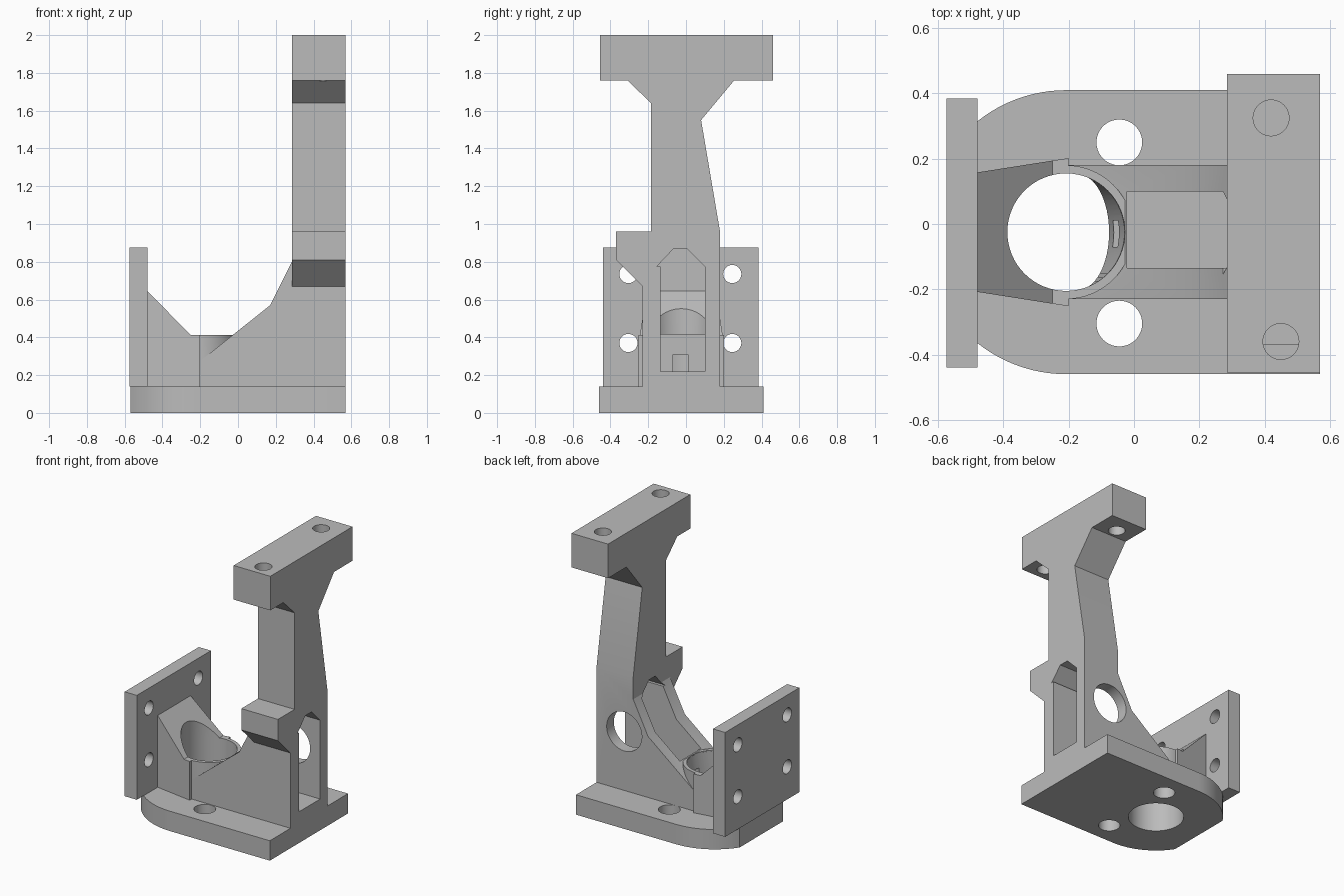
import bpy, bmesh, math

if "Cube" in bpy.data.objects:
    bpy.data.objects.remove(bpy.data.objects["Cube"])

grey = bpy.data.materials.new("plain grey")
grey.diffuse_color = (0.5, 0.5, 0.5, 1)
grey.use_nodes = True
grey.node_tree.nodes["Principled BSDF"].inputs["Base Color"].default_value = grey.diffuse_color


def place(axis, u, v, w):
    # u, v lie in the profile plane, w runs along the extrusion axis
    return {"x": (w, u, v), "y": (u, w, v), "z": (u, v, w)}[axis]


def prism(name, pts, axis, a, b):
    bm = bmesh.new()
    lo = [bm.verts.new(place(axis, u, v, a)) for u, v in pts]
    hi = [bm.verts.new(place(axis, u, v, b)) for u, v in pts]
    bm.faces.new(lo)
    bm.faces.new(hi)
    n = len(pts)
    for i in range(n):
        j = (i + 1) % n
        bm.faces.new((lo[i], lo[j], hi[j], hi[i]))
    bmesh.ops.recalc_face_normals(bm, faces=bm.faces)
    me = bpy.data.meshes.new(name)
    bm.to_mesh(me)
    bm.free()
    me.materials.append(grey)
    ob = bpy.data.objects.new(name, me)
    bpy.context.collection.objects.link(ob)
    return ob


def circle(u, v, r, n=64):
    return [(u + r * math.cos(2 * math.pi * i / n),
             v + r * math.sin(2 * math.pi * i / n)) for i in range(n)]


def combine(ob, other, op="DIFFERENCE"):
    bpy.context.view_layer.objects.active = ob
    m = ob.modifiers.new("boolean", "BOOLEAN")
    m.operation, m.solver, m.object = op, "EXACT", other
    bpy.ops.object.modifier_apply(modifier=m.name)
    bpy.data.objects.remove(other)


CX, CY = -0.208, -0.025   # bore centre
R = 0.18                  # bore radius

# Base plate with one rounded, truncated end
end = []
a0 = math.acos(-(0.57 + CX) / 0.435)
for i in range(17):
    a = math.pi / 2 + (a0 - math.pi / 2) * i / 16
    end.append((CX + 0.435 * math.cos(a), CY + 0.435 * math.sin(a)))
mirrored = [(x, 2 * CY - y) for x, y in reversed(end)]
base = prism("base_plate", [(0.57, 0.41)] + end + mirrored + [(0.57, -0.46)], "z", 0, 0.14)
combine(base, prism("cut", circle(CX, CY, R), "z", -0.1, 0.3))
for y in (0.25, -0.305):
    combine(base, prism("cut", circle(-0.045, y, 0.07), "z", -0.1, 0.3))

# Upright mounting plate with four screw holes
plate = prism("mounting_plate", [(-0.44, 0.14), (0.385, 0.14), (0.385, 0.875), (-0.44, 0.875)],
              "x", -0.575, -0.48)
for y in (-0.305, 0.245):
    for z in (0.37, 0.735):
        combine(plate, prism("cut", circle(y, z, 0.048, 32), "x", -0.7, -0.4))

# Tower with crossbar and side bump
tower = prism("tower_body", [
    (-0.23, 0.14), (-0.23, 0.67), (-0.37, 0.81), (-0.37, 0.96), (-0.185, 0.96),
    (-0.185, 1.64), (-0.31, 1.76), (-0.455, 1.76), (-0.455, 2), (0.46, 2),
    (0.46, 1.76), (0.255, 1.76), (0.08, 1.55), (0.18, 0.96), (0.18, 0.14)],
    "x", 0.285, 0.57)
for x, y in ((0.42, 0.325), (0.45, -0.36)):
    combine(tower, prism("cut", circle(x, y, 0.055, 40), "z", 1.6, 2.2))

# Sloping walls, bore collar and ramp block
walls = prism("walls", [(-0.2, 0.14), (0.285, 0.14), (0.285, 0.8), (0.17, 0.57), (-0.2, 0.275)],
              "y", -0.23, 0.18)
combine(tower, walls, "UNION")
combine(tower, prism("collar", circle(CX, CY, 0.205), "z", 0.14, 0.412), "UNION")
ramp = prism("ramp", [(-0.48, 0.14), (-0.2, 0.14), (-0.2, 0.412), (-0.25, 0.412), (-0.48, 0.645)],
             "y", -0.4, 0.4)
combine(ramp, prism("taper", [(-0.48, -0.208), (-0.2, -0.252), (-0.2, 0.202), (-0.48, 0.158)],
                    "z", 0, 1), "INTERSECT")
combine(tower, ramp, "UNION")

# Bore: straight above, pinched towards the lower tower side
combine(tower, prism("cut", circle(CX, CY, R), "z", 0.405, 0.9))
bore = prism("cut", circle(CX, CY, R), "z", 0.13, 0.41)
for v in bore.data.vertices:
    c = (v.co.x - CX) / R
    if v.co.z < 0.2 and c > 0.4:
        v.co.x -= 0.05 * (c - 0.4) / 0.6
combine(tower, bore)

# Open channel with pointed roof, cable notch and side port
combine(tower, prism("cut", [(-0.135, 0.22), (0.1, 0.22), (0.1, 0.775), (0.005, 0.87),
                             (-0.065, 0.87), (-0.155, 0.775), (-0.135, 0.775)], "x", -0.022, 0.7))
combine(tower, prism("cut", [(-0.07, 0.22), (0.01, 0.22), (0.01, 0.31), (-0.07, 0.31)],
                     "x", -0.2, 0.05))
combine(tower, prism("cut", circle(0.355, 0.555, 0.137), "y", 0.03, 0.3))

for ob in (base, plate, tower):
    bpy.ops.object.select_all(action="DESELECT")
    ob.select_set(True)
    bpy.context.view_layer.objects.active = ob
    bpy.ops.object.shade_smooth_by_angle(angle=math.radians(25))
